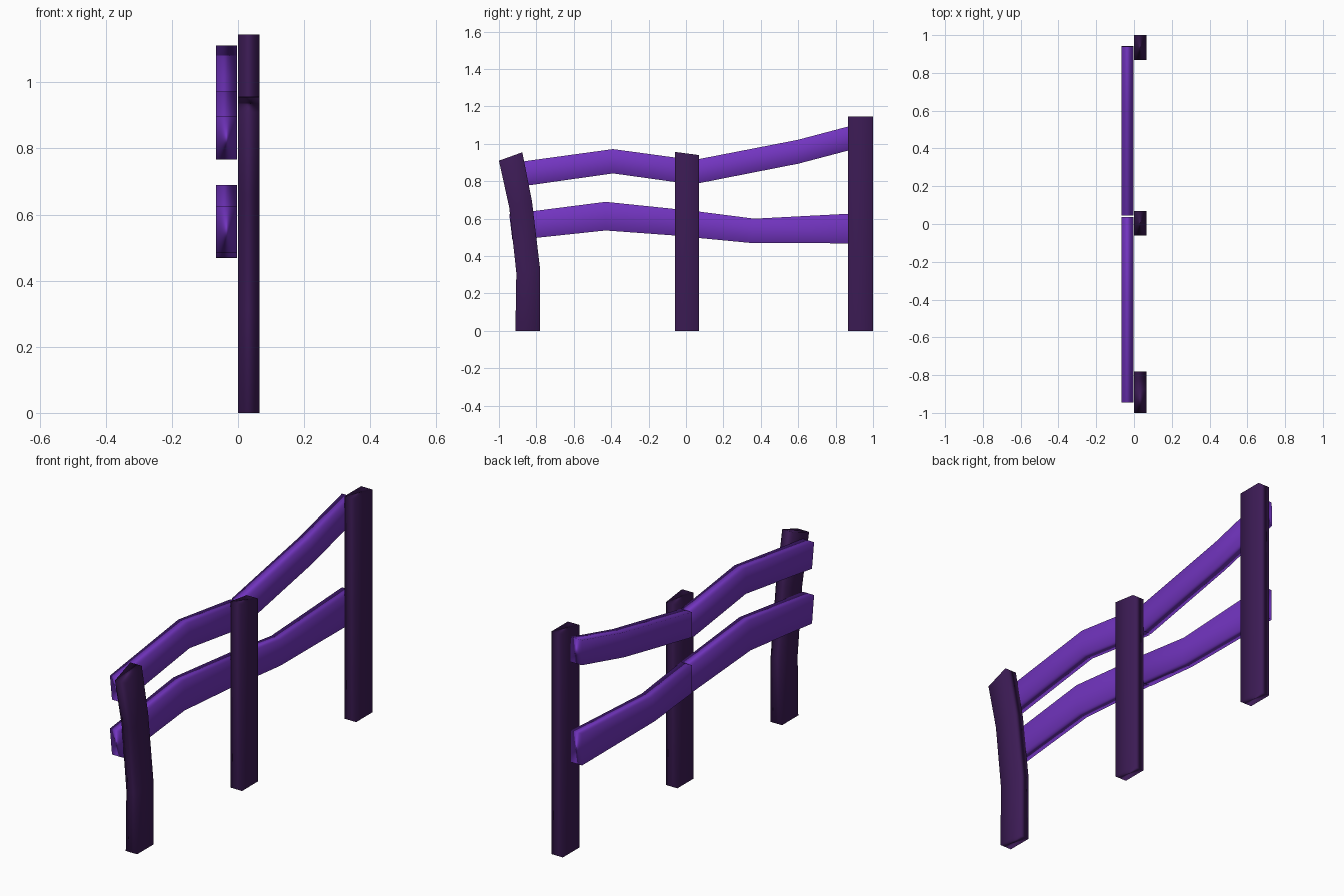
import bpy, bmesh

if "Cube" in bpy.data.objects:
    bpy.data.objects.remove(bpy.data.objects["Cube"])


def material(name, rgb):
    mat = bpy.data.materials.new(name)
    mat.diffuse_color = (*rgb, 1)
    mat.use_nodes = True
    mat.node_tree.nodes["Principled BSDF"].inputs["Base Color"].default_value = mat.diffuse_color
    return mat


def plank(name, edge_a, edge_b, x0, x1, mat):
    """Bent board: cross-sections between two (y, z) edge paths, x0..x1 thick."""
    bm = bmesh.new()
    rings = []
    for (ya, za), (yb, zb) in zip(edge_a, edge_b):
        corners = ((x0, ya, za), (x1, ya, za), (x1, yb, zb), (x0, yb, zb))
        rings.append([bm.verts.new(c) for c in corners])
    for r, s in zip(rings, rings[1:]):
        for i in range(4):
            j = (i + 1) % 4
            bm.faces.new((r[i], r[j], s[j], s[i]))
    bm.faces.new(rings[0])
    bm.faces.new(rings[-1])
    bmesh.ops.recalc_face_normals(bm, faces=bm.faces)
    for f in bm.faces:
        f.smooth = True
    mesh = bpy.data.meshes.new(name)
    bm.to_mesh(mesh)
    bm.free()
    mesh.materials.append(mat)
    obj = bpy.data.objects.new(name, mesh)
    bpy.context.collection.objects.link(obj)
    # softly shaded edges dominated by the wide faces
    obj.modifiers.new("soft_normals", 'WEIGHTED_NORMAL')
    return obj


post_mat = material("dark_purple", (0.045, 0.011, 0.09))
rail_mat = material("purple", (0.17, 0.035, 0.53))

# Posts: left edge path, right edge path (as seen from the right side)
posts = {
    "leaning_post": ([(-0.912, 0), (-0.907, 0.31), (-0.945, 0.66), (-1.0, 0.91)],
                     [(-0.78, 0), (-0.78, 0.33), (-0.823, 0.69), (-0.875, 0.955)]),
    "middle_post": ([(-0.06, 0), (-0.06, 0.957)], [(0.07, 0), (0.07, 0.94)]),
    "tall_post": ([(0.867, 0), (0.867, 1.145)], [(1.0, 0), (1.0, 1.145)]),
}
for name, (a, b) in posts.items():
    plank(name, a, b, 0.0, 0.065, post_mat)

# Rails: top edge path, bottom edge path
rails = {
    "upper_rail_front": ([(-0.945, 0.896), (-0.39, 0.972), (0.036, 0.914)],
                         [(-0.928, 0.766), (-0.39, 0.842), (0.036, 0.783)]),
    "upper_rail_back": ([(0.045, 0.914), (0.6, 1.022), (0.94, 1.112)],
                        [(0.045, 0.785), (0.6, 0.894), (0.942, 0.984)]),
    "lower_rail_front": ([(-0.945, 0.624), (-0.43, 0.69), (0.036, 0.642)],
                         [(-0.928, 0.484), (-0.43, 0.537), (0.036, 0.503)]),
    "lower_rail_back": ([(0.045, 0.641), (0.365, 0.6), (0.94, 0.63)],
                        [(0.045, 0.499), (0.35, 0.47), (0.94, 0.468)]),
}
for name, (a, b) in rails.items():
    plank(name, a, b, -0.067, -0.003, rail_mat)
